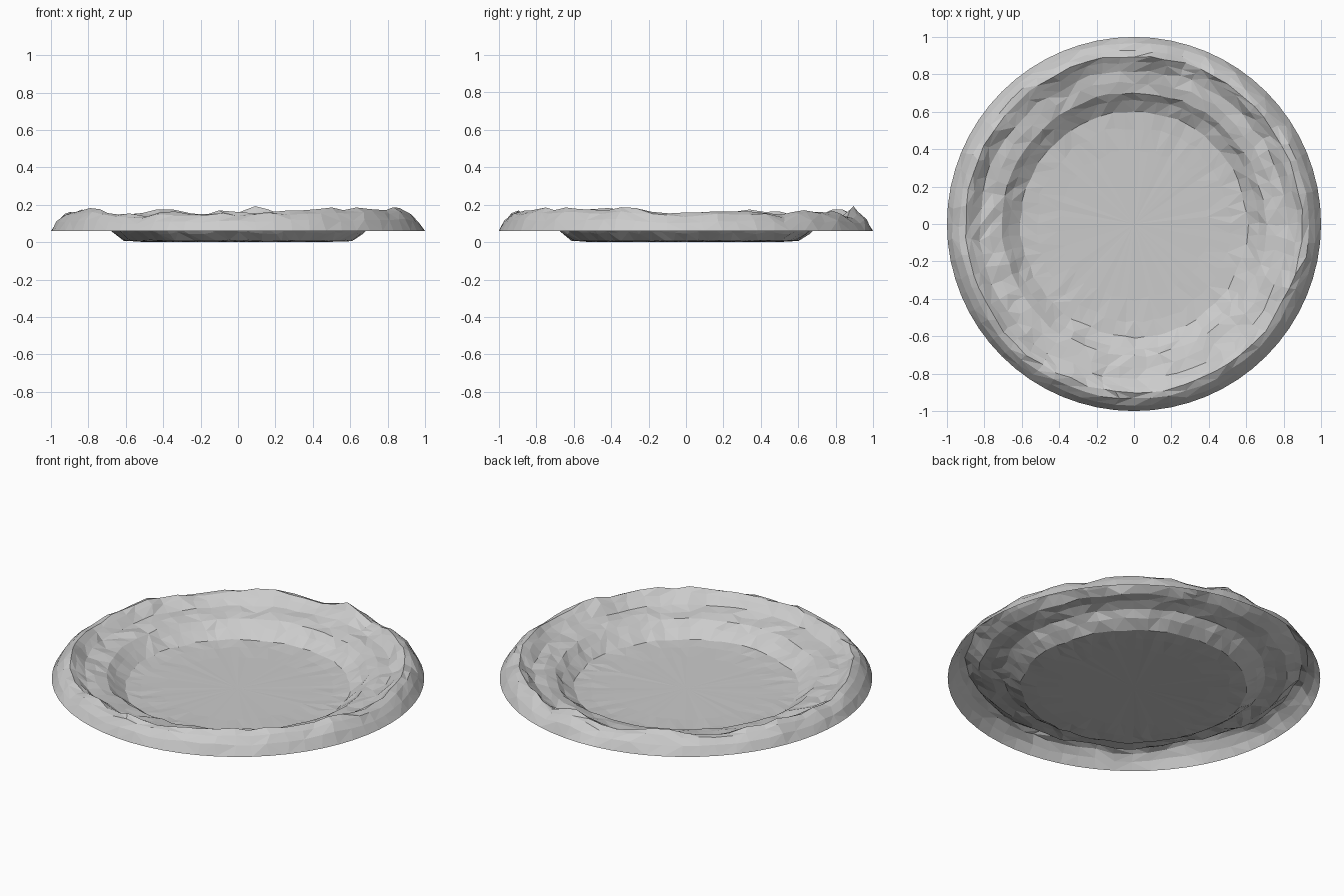
import bpy, bmesh, math, random
from mathutils import Vector, noise

if "Cube" in bpy.data.objects:
    bpy.data.objects.remove(bpy.data.objects["Cube"])

random.seed(7)
SEGMENTS = 64

# Cross-section rings: radius, height, radial roughness, height roughness
PROFILE = [
    (1.000, 0.060, 0.000, 0.000),   # flat outer edge
    (0.970, 0.112, 0.005, 0.008),
    (0.935, 0.150, 0.008, 0.010),
    (0.900, 0.165, 0.010, 0.008),   # crest
    (0.870, 0.142, 0.012, 0.008),
    (0.825, 0.108, 0.014, 0.009),   # terrace
    (0.765, 0.098, 0.014, 0.009),
    (0.705, 0.084, 0.010, 0.006),   # terrace lip
    (0.665, 0.052, 0.008, 0.006),
    (0.605, 0.012, 0.010, 0.004),   # foot of the inner wall
    (0.520, 0.007, 0.015, 0.003),
    (0.400, 0.005, 0.020, 0.001),
]


def rough(angle, radius, scale, offset):
    """Smooth noise around the ring, roughly -1 to 1."""
    p = Vector((math.cos(angle) * radius, math.sin(angle) * radius, 0))
    return noise.noise(p * scale + Vector((offset, 3.7, 1.3)))


bm = bmesh.new()
rings = []
for i, (r, z, dr, dz) in enumerate(PROFILE):
    ring = []
    for s in range(SEGMENTS):
        a = math.tau * s / SEGMENTS
        if 0 < i:
            a += random.uniform(-0.02, 0.02)
        # Lumpy swell, strongest on the crest, plus small chips
        swell = max(0, 1 - abs(r - 0.9) / 0.1) if i else 0
        rr = r + dr * (rough(a, 1, 4.0, 11.0) * 1.2 + random.uniform(-0.6, 0.6))
        zz = z + dz * random.uniform(-0.8, 0.8)
        zz += swell * 0.045 * rough(a, 1, 4.5, 5.0)
        zz = min(max(zz, 0.003), 0.195)
        ring.append(bm.verts.new((rr * math.cos(a), rr * math.sin(a), zz)))
    rings.append(ring)

# Triangulated bands with irregular diagonals
for outer, inner in zip(rings, rings[1:]):
    for s in range(SEGMENTS):
        t = (s + 1) % SEGMENTS
        a, b, c, d = outer[s], outer[t], inner[t], inner[s]
        if random.random() < 0.5:
            bm.faces.new((a, b, c))
            bm.faces.new((a, c, d))
        else:
            bm.faces.new((a, b, d))
            bm.faces.new((b, c, d))

# Level floor
centre = bm.verts.new((0, 0, 0.004))
for s in range(SEGMENTS):
    bm.faces.new((rings[-1][s], rings[-1][(s + 1) % SEGMENTS], centre))

# Rest the sheet on the ground
low = min(v.co.z for v in bm.verts)
for v in bm.verts:
    if v.co.z < 0.05:
        v.co.z -= low

mesh = bpy.data.meshes.new("crater")
bm.to_mesh(mesh)
bm.free()
crater = bpy.data.objects.new("crater", mesh)
bpy.context.collection.objects.link(crater)
